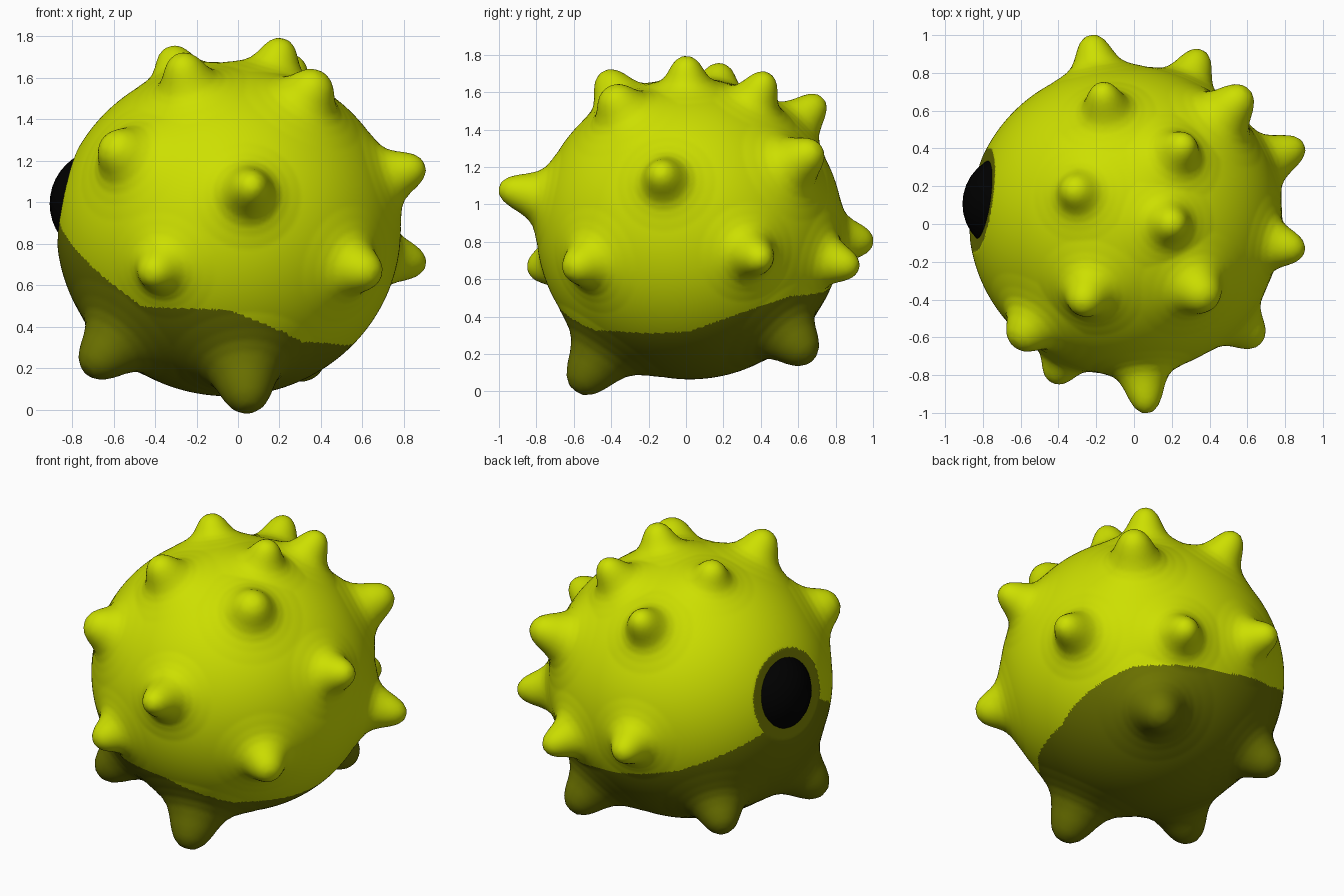
import bpy, bmesh, math
from mathutils import Vector

if "Cube" in bpy.data.objects:
    bpy.data.objects.remove(bpy.data.objects["Cube"])

CENTER = Vector((-0.045, 0.02, 0.87))
RADII = (0.83, 0.82, 0.805)
EYE_AXIS = Vector((-0.97, 0.14, 0.20)).normalized()
SOCKET = 0.78           # distance of the flat eye socket from the centre

# Spike tips (x, y, z) and width factor
TIPS = [
    (.22, 0, 1.79, 1), (-.33, .19, 1.75, 1), (.40, -.41, 1.62, 1.2),
    (-.28, -.44, 1.71, 1.1), (.28, .44, 1.70, 1), (-.17, .73, 1.57, 1),
    (.60, .71, 1.30, 1.15), (-.63, -.64, 1.29, 1.2), (.90, -.14, 1.18, 1),
    (.90, .42, .70, 1), (-.23, 1.0, .80, 1), (.36, .92, .66, 1),
    (.07, -1.0, 1.09, 1), (-.43, -.84, .65, 1), (.67, -.63, .65, 1.1),
    (-.73, -.36, .18, 1.3), (.05, -.59, 0.0, 1.35), (-.64, .53, .24, 1.2),
    (.35, .67, .17, 1.3),
]
# Spike profile: distance from spike axis -> share of its height
PROFILE = [(0, 1), (.03, .97), (.06, .84), (.085, .64), (.11, .41),
           (.14, .22), (.18, .10), (.23, .04), (.30, 0)]
# Upper edge of the dark belly: azimuth in degrees -> height
BELLY = [(0, .32), (45, .51), (90, .56), (120, .65), (160, .88), (190, .91),
         (210, .74), (235, .50), (270, .48), (305, .33), (340, .31), (360, .32)]


def interp(table, x):
    for (x0, y0), (x1, y1) in zip(table, table[1:]):
        if x <= x1:
            return y0 + (y1 - y0) * (x - x0) / (x1 - x0)
    return table[-1][1]


def base_radius(d):
    return 1 / math.sqrt(sum((a / r) ** 2 for a, r in zip(d, RADII)))


def material(name, color):
    m = bpy.data.materials.new(name)
    m.diffuse_color = (*color, 1)
    m.use_nodes = True
    m.node_tree.nodes["Principled BSDF"].inputs["Base Color"].default_value = m.diffuse_color
    return m


def add_object(name, bm, mats):
    me = bpy.data.meshes.new(name)
    bm.to_mesh(me)
    bm.free()
    ob = bpy.data.objects.new(name, me)
    bpy.context.collection.objects.link(ob)
    for m in mats:
        me.materials.append(m)
    bpy.context.view_layer.objects.active = ob
    ob.select_set(True)
    bpy.ops.object.shade_smooth_by_angle(angle=math.radians(40))
    ob.select_set(False)
    return ob


lime = material("lime", (0.61, 0.74, 0.0))
olive = material("olive", (0.15, 0.17, 0.0))
black = material("black", (0.0, 0.0, 0.0))

# Spiky body: one ball pulled out along each spike direction
spikes = []
for x, y, z, width in TIPS:
    p = Vector((x, y, z)) - CENTER
    d = p.normalized()
    spikes.append((d, p.length - base_radius(d), width))

bm = bmesh.new()
bmesh.ops.create_icosphere(bm, subdivisions=7, radius=1)

# Dark belly and eye socket faces
for f in bm.faces:
    d = f.calc_center_median().normalized()
    p = CENTER + d * base_radius(d)
    az = math.degrees(math.atan2(d.y, d.x)) % 360
    in_socket = d.dot(EYE_AXIS) * base_radius(d) > SOCKET
    f.material_index = int(in_socket or p.z < interp(BELLY, az))

for v in bm.verts:
    d = v.co.normalized()
    base = r = base_radius(d)
    for axis, height, width in spikes:
        c = d.dot(axis)
        if c > 0.88:
            dist = 0.92 * math.acos(min(1, c)) / width
            r = max(r, base + height * interp(PROFILE, dist))
    c = d.dot(EYE_AXIS)
    if c > 0.8 and r * c > SOCKET:
        r = SOCKET / c
    v.co = CENTER + d * r
add_object("spiky_body", bm, [lime, olive])

# Single bulging eye
bm = bmesh.new()
bmesh.ops.create_uvsphere(bm, u_segments=32, v_segments=20, radius=0.265)
bmesh.ops.translate(bm, verts=bm.verts, vec=CENTER + EYE_AXIS * 0.617)
add_object("eye", bm, [black])
